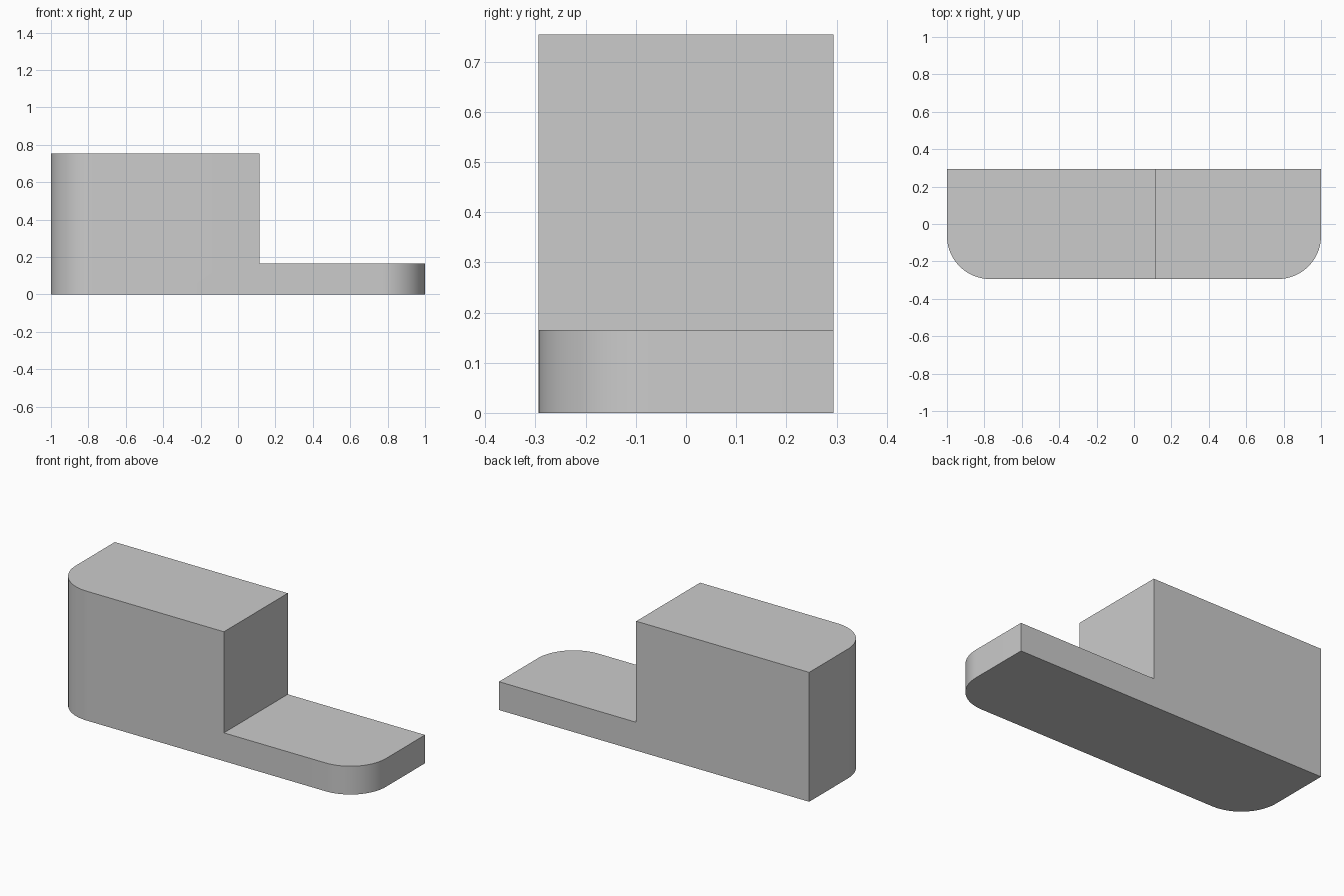
import bpy
import bmesh
import math

cube = bpy.data.objects.get("Cube")
if cube:
    bpy.data.objects.remove(cube, do_unlink=True)

HALF_LENGTH, HALF_DEPTH = 1.0, 0.294
HEIGHT, STEP_HEIGHT, STEP_X = 0.754, 0.165, 0.115
CORNER_RADIUS = 0.23

# Single grey material
grey = bpy.data.materials.new("plain grey")
grey.use_nodes = True
colour = (0.6, 0.6, 0.6, 1)
grey.diffuse_color = colour
grey.node_tree.nodes["Principled BSDF"].inputs["Base Color"].default_value = colour

# Stepped side profile, extruded from front to back
profile = [(-HALF_LENGTH, 0), (HALF_LENGTH, 0), (HALF_LENGTH, STEP_HEIGHT),
           (STEP_X, STEP_HEIGHT), (STEP_X, HEIGHT), (-HALF_LENGTH, HEIGHT)]
bm = bmesh.new()
front = bm.faces.new([bm.verts.new((x, -HALF_DEPTH, z)) for x, z in profile])
extruded = bmesh.ops.extrude_face_region(bm, geom=[front], use_keep_orig=True)
back_verts = [g for g in extruded["geom"] if isinstance(g, bmesh.types.BMVert)]
bmesh.ops.translate(bm, verts=back_verts, vec=(0, 2 * HALF_DEPTH, 0))
bmesh.ops.recalc_face_normals(bm, faces=bm.faces)


def is_front_corner(edge):
    """True for the upright front edge at either end."""
    a, b = (v.co for v in edge.verts)
    return abs(a.x) > HALF_LENGTH - 0.01 and abs(a.x - b.x) < 0.01 and max(a.y, b.y) < 0


# Rounded vertical corners at the two front ends
corners = [e for e in bm.edges if is_front_corner(e)]
bmesh.ops.bevel(bm, geom=corners, offset=CORNER_RADIUS, offset_type='OFFSET',
                segments=20, profile=0.5, affect='EDGES')

mesh = bpy.data.meshes.new("stepped_block")
bm.to_mesh(mesh)
bm.free()
mesh.materials.append(grey)
block = bpy.data.objects.new("stepped_block", mesh)
bpy.context.collection.objects.link(block)

# Smooth curved corners, sharp edges elsewhere
bpy.ops.object.select_all(action='DESELECT')
block.select_set(True)
bpy.context.view_layer.objects.active = block
bpy.ops.object.shade_smooth_by_angle(angle=math.radians(30))
